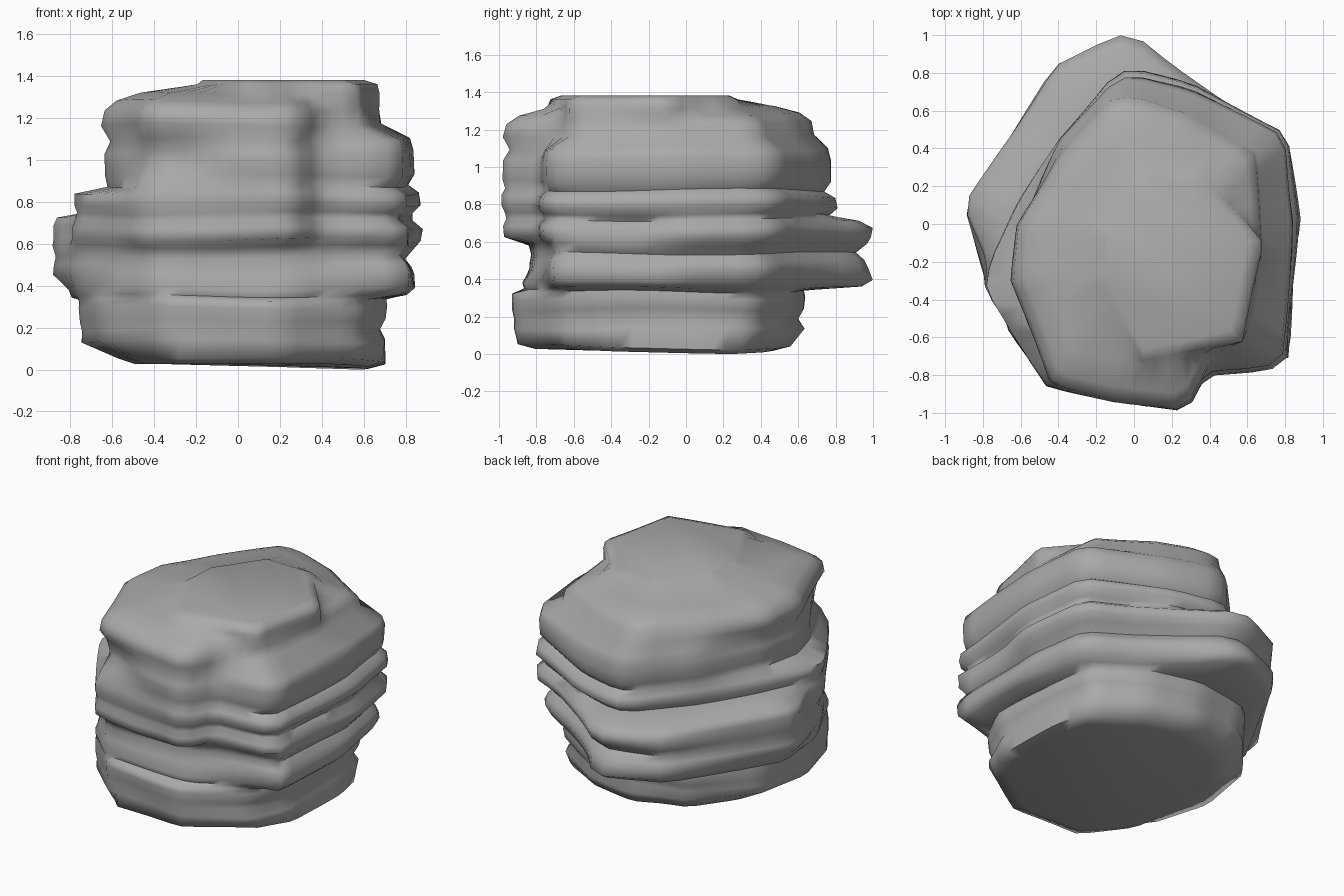
import bpy, bmesh, math
from mathutils import Vector

if "Cube" in bpy.data.objects:
    bpy.data.objects.remove(bpy.data.objects["Cube"])

N = 60
CX, CY = 0.05, -0.15

# Plan outlines of the main rock strata (counter-clockwise from front right)
foot = [(.72, -.42), (.71, .1), (.67, .32), (.35, .5), (0, .58), (-.35, .48), (-.54, .2),
        (-.59, -.2), (-.52, -.6), (-.3, -.90), (.2, -.92), (.6, -.65)]
base = [(.71, -.45), (.70, .1), (.67, .37), (.35, .57), (0, .65), (-.4, .57), (-.7, .2),
        (-.77, -.2), (-.65, -.6), (-.35, -.90), (.2, -.93), (.6, -.7)]
back_ledge = [(.82, -.72), (.84, -.25), (.89, 0), (.82, .48), (.55, .62), (.2, .85), (0, 1.01),
              (-.1, 1), (-.42, .85), (-.64, .5), (-.9, .1)]
low_mid = [(.82, -.7), (.85, -.1), (.74, .4), (.45, .58), (.18, .8), (0, 1.01), (-.1, 1),
           (-.42, .82), (-.62, .45), (-.82, .1), (-.77, -.3), (-.6, -.68),
           (-.4, -.87), (.25, -.87), (.45, -.79)]
mid = [(.82, -.72), (.86, 0), (.78, .43), (.5, .6), (.2, .82), (0, .99), (-.1, .98),
       (-.42, .84), (-.64, .5), (-.9, .1), (-.77, -.35), (-.58, -.66), (-.4, -.84),
       (.25, -.83), (.45, -.77)]
front_block = [(-.46, -.86), (-.1, -.95), (.28, -.99), (.38, -.8), (.72, -.78)]
ledge = back_ledge + [(-.78, -.2), (-.8, -.35)] + front_block
right_back = [(.81, -.72), (.87, 0), (.82, .48), (.3, .74), (0, .82), (-.1, .8), (-.4, .45)]
shelf = right_back + [(-.62, .1), (-.77, -.2), (-.79, -.35)] + front_block
upper = right_back + [(-.6, 0), (-.64, -.3)] + front_block
slab = [(.62, -.55), (.69, -.1), (.65, .38), (.3, .6), (0, .69), (-.12, .67), (-.42, .33),
        (-.62, 0), (-.65, -.3), (-.44, -.86), (-.1, -.94), (.28, -.99), (.40, -.75)]
cap = [(.57, -.62), (.69, -.1), (.36, .28), (.05, .28), (-.18, -.05), (-.2, -.3), (.05, -.74)]

# Strata from the ground up: height, outline, scale (grooves are pulled in)
rings = [
    (.03, foot, .86), (.055, foot, .98), (.15, base, .99), (.20, base, .95),
    (.25, base, .99), (.31, base, 1), (.345, base, .99), (.365, low_mid, .95),
    (.40, low_mid, 1), (.47, mid, .99), (.51, mid, .97), (.55, mid, .93), (.60, mid, .98),
    (.635, ledge, .98), (.69, ledge, .99), (.73, ledge, .93), (.76, shelf, .95),
    (.80, shelf, 1), (.855, shelf, .99), (.89, upper, .93), (.94, upper, .97),
    (1.0, upper, .97), (1.05, upper, .97), (1.11, upper, .95), (1.18, slab, 1.0),
    (1.25, slab, .98), (1.295, slab, .90), (1.33, slab, .74), (1.375, cap, .98), (1.395, cap, .88),
]


def radius(outline, a):
    """Distance from the centre to the outline along direction a."""
    dx, dy = math.cos(a), math.sin(a)
    best = 0
    for (x0, y0), (x1, y1) in zip(outline, outline[1:] + outline[:1]):
        x0, y0, ex, ey = x0 - CX, y0 - CY, x1 - x0, y1 - y0
        den = dx * ey - dy * ex
        if abs(den) > 1e-9:
            t = (x0 * ey - y0 * ex) / den
            u = (x0 * dy - y0 * dx) / den
            if t > 0 and -1e-6 <= u <= 1 + 1e-6:
                best = max(best, t)
    return best


def bump(v, centre, width):
    return max(0, 1 - abs(v - centre) / width)


bm = bmesh.new()
loops = []
for k, (z, outline, s) in enumerate(rings):
    loop = []
    for i in range(N):
        a = 2 * math.pi * i / N
        # Grooves are deep on the right and back, faint on the front and left
        depth = .3 + .7 * max(0, min(1, .5 + 1.3 * math.cos(a - .5)))
        scale = 1 - (1 - s) * depth if .16 < z < 1.1 else s
        r = radius(outline, a) * scale
        if outline is slab:
            r = max(r, radius(cap, a))
        # Hollow under the top slab at the front left
        r *= 1 - .13 * bump(z, 1.02, .12) * bump(a, 4.15, .5)
        # Weathered unevenness
        r *= 1 + .007 * math.sin(5 * a + 9 * z)
        x, y = CX + r * math.cos(a), CY + r * math.sin(a)
        wave = .009 * math.sin(3 * a + 7 * z) if z < 1.36 else 0
        if k < 2:
            # Underside dips to the right and back
            wave = .01 - .05 * max(0, .9 * x + .5 * y - .1)
        loop.append(bm.verts.new(Vector((x, y, z + wave))))
    loops.append(loop)
for lo, hi in zip(loops, loops[1:]):
    for i in range(N):
        j = (i + 1) % N
        bm.faces.new((lo[i], lo[j], hi[j], hi[i]))

# Closed underside and top
bm.faces.new(loops[0][::-1])
bm.faces.new(loops[-1])
bmesh.ops.recalc_face_normals(bm, faces=bm.faces)
low = min(v.co.z for v in bm.verts)
for v in bm.verts:
    v.co.z -= low

mesh = bpy.data.meshes.new("layered_rock")
bm.to_mesh(mesh)
bm.free()
rock = bpy.data.objects.new("layered_rock", mesh)
bpy.context.collection.objects.link(rock)

stone = bpy.data.materials.new("stone_grey")
stone.diffuse_color = (.40, .40, .40, 1)
stone.use_nodes = True
stone.node_tree.nodes["Principled BSDF"].inputs["Base Color"].default_value = stone.diffuse_color
mesh.materials.append(stone)

bpy.context.view_layer.objects.active = rock
rock.select_set(True)
bpy.ops.object.shade_smooth_by_angle(angle=math.radians(75))
